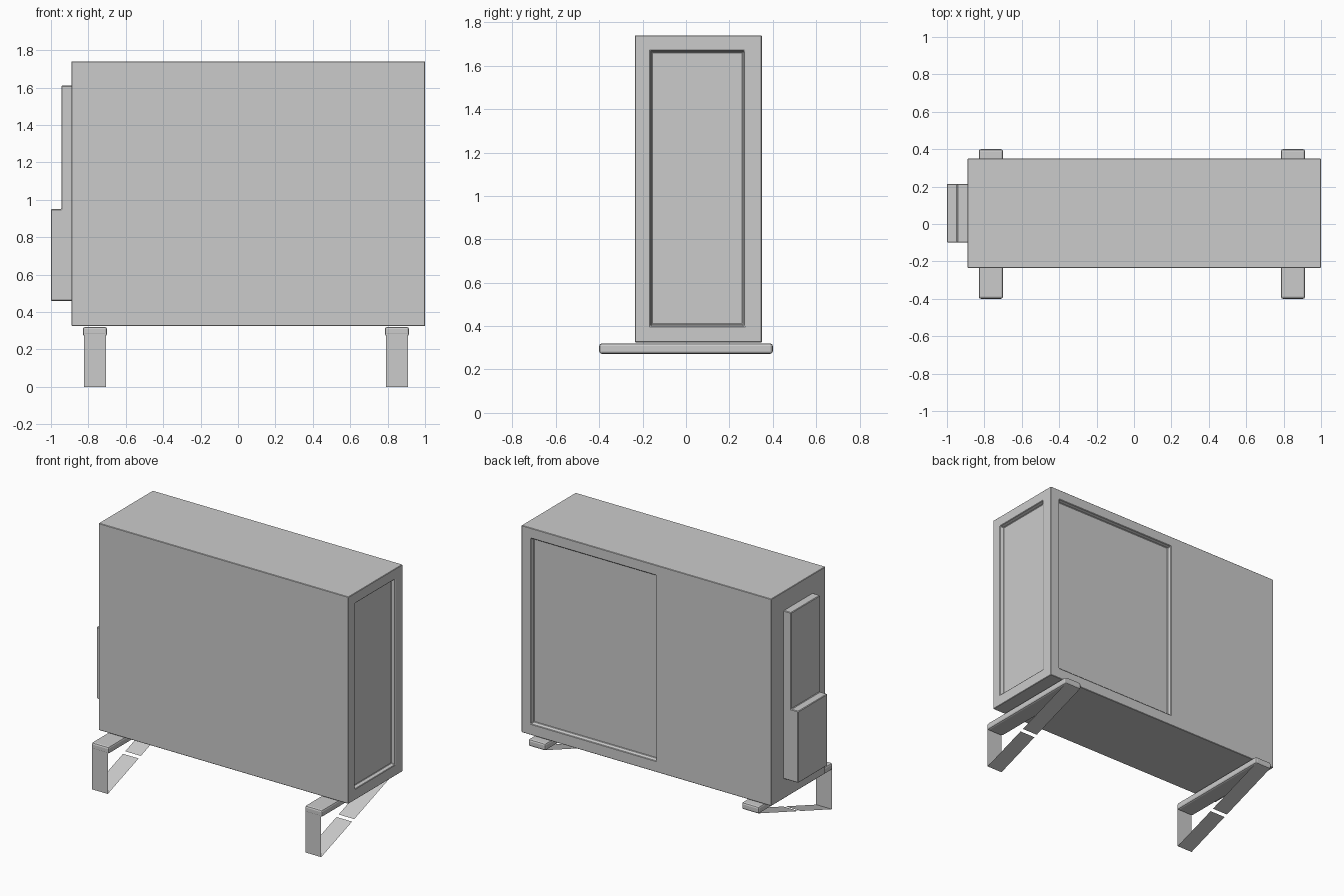
import bpy, bmesh
from mathutils import Vector

if "Cube" in bpy.data.objects:
    bpy.data.objects.remove(bpy.data.objects["Cube"])


def finish(name, bm, bevel=0.0, segments=2):
    me = bpy.data.meshes.new(name)
    bmesh.ops.recalc_face_normals(bm, faces=bm.faces)
    bm.to_mesh(me)
    bm.free()
    ob = bpy.data.objects.new(name, me)
    bpy.context.collection.objects.link(ob)
    if bevel:
        mod = ob.modifiers.new("soft_edges", 'BEVEL')
        mod.width = bevel
        mod.segments = segments
        mod.limit_method = 'ANGLE'
    return ob


def box(bm, lo, hi):
    lo, hi = Vector(lo), Vector(hi)
    verts = bmesh.ops.create_cube(bm, size=1)['verts']
    bmesh.ops.scale(bm, vec=hi - lo, verts=verts)
    bmesh.ops.translate(bm, vec=(lo + hi) / 2, verts=verts)


def recess(bm, normal, lo, hi, depth=0.025, slope=0.008):
    """Replace the box face along normal with a frame and a sunken panel."""
    n = Vector(normal)
    face = max(bm.faces, key=lambda f: f.calc_center_median().dot(n) if len(f.verts) == 4 else -9)
    outer = list(face.verts)
    c = face.calc_center_median()
    lo, hi = Vector(lo), Vector(hi)
    rim, floor = [], []
    for v in outer:
        p, q = v.co.copy(), v.co.copy()
        for i in range(3):
            if abs(n[i]) < 0.5:
                low = v.co[i] < c[i]
                p[i] = lo[i] if low else hi[i]
                q[i] = p[i] + (slope if low else -slope)
        rim.append(bm.verts.new(p))
        floor.append(bm.verts.new(q - n * depth))
    bm.faces.remove(face)
    for a, b in ((outer, rim), (rim, floor)):
        for i in range(4):
            j = (i + 1) % 4
            bm.faces.new((a[i], a[j], b[j], b[i]))
    bm.faces.new(floor)


# Main casing with sunken grille panels on the right end and half of the back
bm = bmesh.new()
box(bm, (-0.89, -0.235, 0.325), (1.0, 0.35, 1.74))
recess(bm, (1, 0, 0), (0, -0.165, 0.40), (0, 0.27, 1.67))
recess(bm, (0, 1, 0), (-0.02, 0, 0.40), (0.93, 0, 1.67))
finish("casing", bm, 0.003, 1)

# Stepped service cover on the left end: a side profile extruded along y
bm = bmesh.new()
profile = [(-0.88, 0.46), (-1.0, 0.46), (-1.0, 0.95),
           (-0.945, 0.95), (-0.945, 1.61), (-0.88, 1.61)]
f = bm.faces.new([bm.verts.new((x, -0.10, z)) for x, z in profile])
ext = bmesh.ops.extrude_face_region(bm, geom=[f])['geom']
bmesh.ops.translate(bm, vec=(0, 0.315, 0),
                    verts=[g for g in ext if isinstance(g, bmesh.types.BMVert)])
finish("service_cover", bm, 0.004, 1)

# Two wall brackets: rail, front plate, and a two-piece diagonal brace
for side, x in (("left", -0.765), ("right", 0.85)):
    bm = bmesh.new()
    box(bm, (x - 0.065, -0.40, 0.272), (x + 0.065, 0.40, 0.32))
    finish(side + "_rail", bm, 0.012)

    bm = bmesh.new()

    def strip(a, b, w=0.059):
        bm.faces.new([bm.verts.new(p) for p in (
            (x - w, *a), (x + w, *a), (x + w, *b), (x - w, *b))])

    strip((-0.399, 0.0), (-0.399, 0.29))
    start, end = Vector((-0.399, 0.0)), Vector((0.395, 0.275))
    for t0, t1 in ((0, 0.42), (0.45, 1)):
        strip(start.lerp(end, t0), start.lerp(end, t1))
    finish(side + "_brace", bm)
